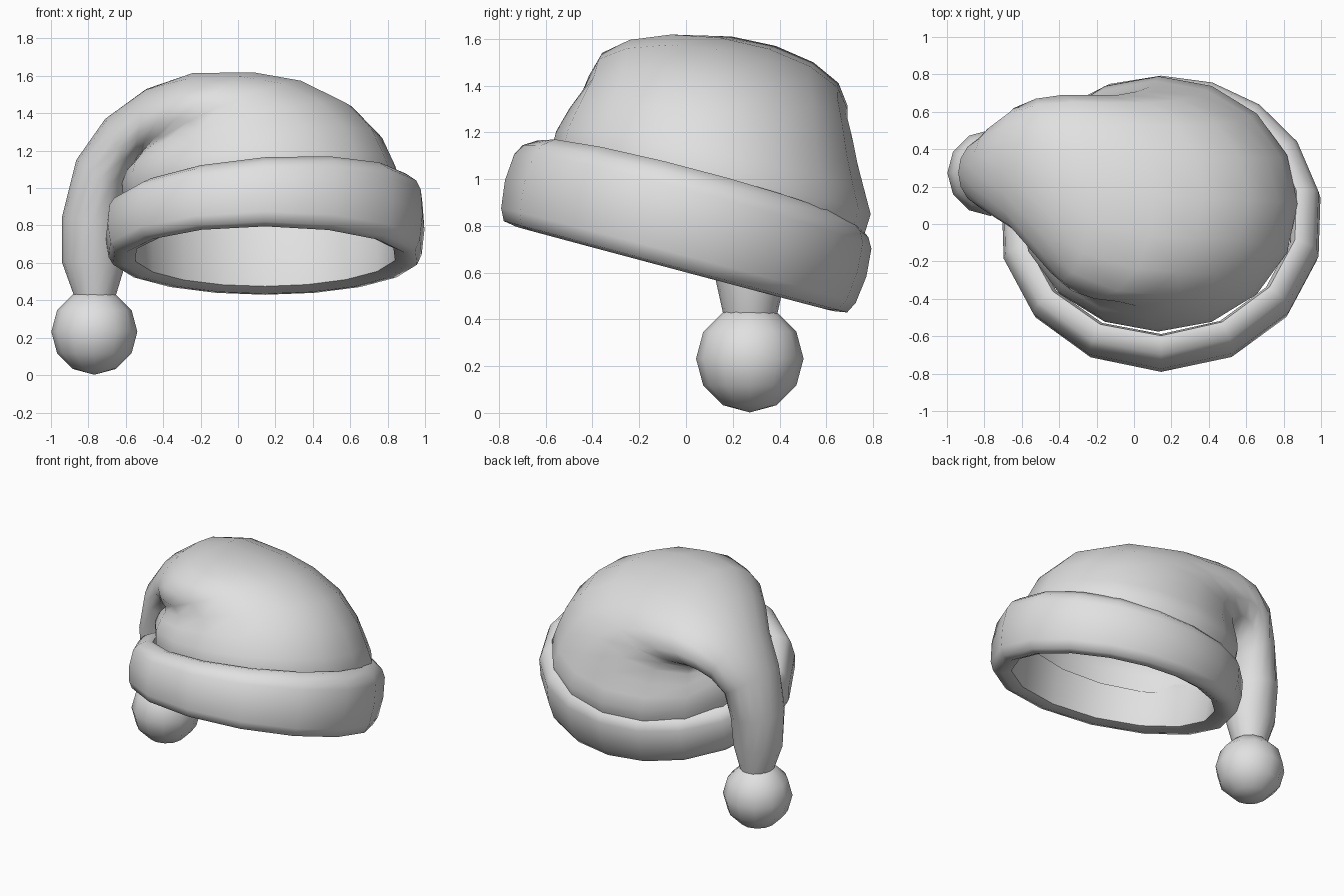
import bpy, bmesh, math
from mathutils import Vector

if "Cube" in bpy.data.objects:
    bpy.data.objects.remove(bpy.data.objects["Cube"])

cloth = bpy.data.materials.new("light_grey")
cloth.diffuse_color = (0.75, 0.75, 0.75, 1)
cloth.use_nodes = True
cloth.node_tree.nodes["Principled BSDF"].inputs["Base Color"].default_value = cloth.diffuse_color


def finish(name, bm, angle):
    """Turn a bmesh into a smooth-shaded object."""
    bmesh.ops.recalc_face_normals(bm, faces=bm.faces)
    mesh = bpy.data.meshes.new(name)
    bm.to_mesh(mesh)
    bm.free()
    ob = bpy.data.objects.new(name, mesh)
    bpy.context.collection.objects.link(ob)
    mesh.materials.append(cloth)
    bpy.ops.object.select_all(action='DESELECT')
    ob.select_set(True)
    bpy.context.view_layer.objects.active = ob
    bpy.ops.object.shade_smooth_by_angle(angle=math.radians(angle))
    return ob


def loft(name, rings, closed, angle):
    """Skin a list of vertex rings; closed also joins the last to the first."""
    bm = bmesh.new()
    loops = [[bm.verts.new(p) for p in ring] for ring in rings]
    pairs = list(zip(loops, loops[1:]))
    if closed:
        pairs.append((loops[-1], loops[0]))
    for a, b in pairs:
        n = len(a)
        for i in range(n):
            j = (i + 1) % n
            bm.faces.new((a[i], a[j], b[j], b[i]))
    return finish(name, bm, angle)


# Brim: a rounded band around a tilted oval, slightly taller on the right
TILT = math.radians(14.9)
BASE = Vector((0.145, -0.045, 0.625))
SIDES = 16
profile = [(0.64, 0.015), (0.70, -0.01), (0.76, 0.0), (0.785, 0.05), (0.80, 0.17),
           (0.79, 0.29), (0.765, 0.335), (0.71, 0.37), (0.67, 0.37), (0.645, 0.31)]


def brim_point(r, h, i):
    a = math.tau * i / SIDES
    t = a + math.radians(10) * math.sin(a) - math.pi / 2   # wider panels in front
    h *= 1 + 0.15 * math.cos(t)
    v = r * math.sin(t)
    return BASE + Vector(((r + 0.065) * math.cos(t),
                          v * math.cos(TILT) + h * math.sin(TILT),
                          h * math.cos(TILT) - v * math.sin(TILT)))


loft("brim", [[brim_point(r, h, i) for i in range(SIDES)] for r, h in profile], True, 60)

# Cap and tail: ovals fanning round the fold, then hanging down on the left
# inner x, inner z, outer x, outer z, front y, back y, slope
sections = [
    (-0.60, 0.86, 0.87, 0.94, -0.57, 0.765, -0.13),
    (-0.615, 0.96, 0.875, 1.02, -0.575, 0.79, -0.14),
    (-0.62, 1.03, 0.84, 1.12, -0.555, 0.765, -0.13),
    (-0.60, 1.09, 0.77, 1.27, -0.50, 0.735, -0.12),
    (-0.565, 1.13, 0.61, 1.435, -0.44, 0.71, -0.10),
    (-0.54, 1.15, 0.37, 1.555, -0.415, 0.69, -0.09),
    (-0.53, 1.155, 0.11, 1.605, -0.40, 0.69, -0.08),
    (-0.54, 1.145, -0.23, 1.61, -0.30, 0.69, -0.06),
    (-0.56, 1.11, -0.49, 1.53, -0.17, 0.67, -0.03),
    (-0.575, 1.06, -0.71, 1.37, -0.03, 0.62, 0.0),
    (-0.59, 0.97, -0.865, 1.15, 0.04, 0.53, 0.0),
    (-0.60, 0.80, -0.94, 0.85, 0.08, 0.47, 0.0),
    (-0.60, 0.60, -0.94, 0.60, 0.12, 0.43, 0.0),
    (-0.655, 0.42, -0.875, 0.42, 0.16, 0.39, 0.0),
]


def cap_ring(xi, zi, xo, zo, yf, yb, slope, n=16):
    mid = Vector(((xi + xo) / 2, (yf + yb) / 2, (zi + zo) / 2))
    u = Vector(((xo - xi) / 2, 0, (zo - zi) / 2))
    w = Vector((0, (yb - yf) / 2, slope))
    return [mid + u * math.cos(math.tau * i / n) + w * math.sin(math.tau * i / n)
            for i in range(n)]


loft("cap_and_tail", [cap_ring(*s) for s in sections], False, 80)

# Pompom at the end of the tail
bm = bmesh.new()
bmesh.ops.create_uvsphere(bm, u_segments=12, v_segments=6, radius=0.23)
bmesh.ops.translate(bm, verts=bm.verts, vec=(-0.768, 0.273, 0.232))
finish("pompom", bm, 60)
